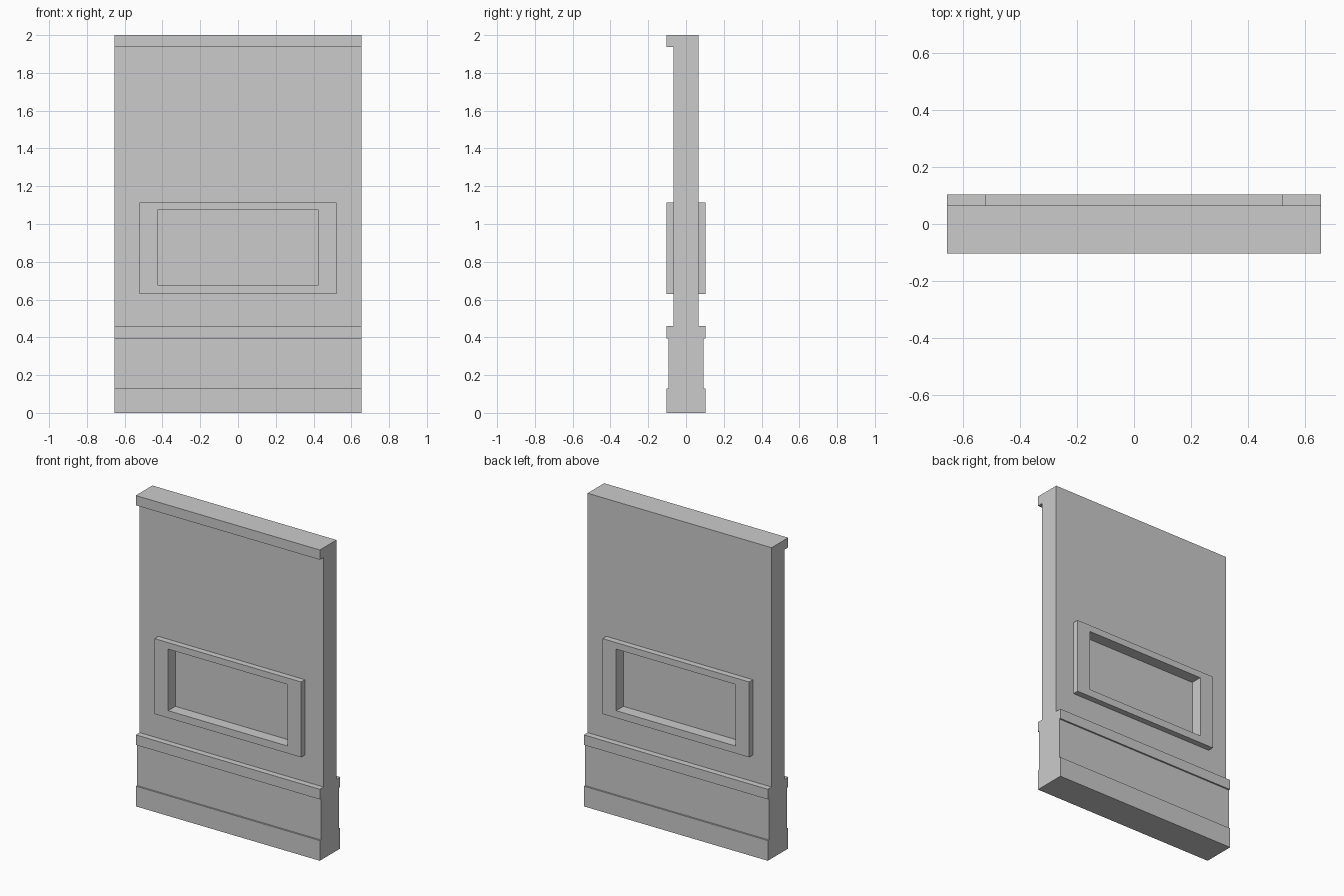
import bpy, bmesh

if "Cube" in bpy.data.objects:
    bpy.data.objects.remove(bpy.data.objects["Cube"])

HALF_W = 0.655   # half width of the wall
OUT = 0.1035     # outermost depth of trims
SLAB = 0.065     # slab half depth
MID = 0.093      # dado half depth
FLOOR = 0.03     # depth of the recessed panel


def add_object(name, bm):
    bmesh.ops.recalc_face_normals(bm, faces=bm.faces)
    mesh = bpy.data.meshes.new(name)
    bm.to_mesh(mesh)
    bm.free()
    obj = bpy.data.objects.new(name, mesh)
    bpy.context.collection.objects.link(obj)
    return obj


def box(name, x, y0, y1, z0, z1):
    bm = bmesh.new()
    bmesh.ops.create_cube(bm, size=1)
    for v in bm.verts:
        v.co = (x if v.co.x > 0 else -x,
                y1 if v.co.y > 0 else y0,
                z1 if v.co.z > 0 else z0)
    return add_object(name, bm)


def extrude_profile(name, points):
    bm = bmesh.new()
    face = bm.faces.new([bm.verts.new((-HALF_W, y, z)) for y, z in points])
    new = bmesh.ops.extrude_face_region(bm, geom=[face])["geom"]
    verts = [g for g in new if isinstance(g, bmesh.types.BMVert)]
    # keep the starting cap so the solid is closed
    if not face.is_valid:
        bm.faces.new([v for v in bm.verts if v not in verts])
    bmesh.ops.translate(bm, verts=verts, vec=(2 * HALF_W, 0, 0))
    return add_object(name, bm)


def cut(obj, cutter):
    mod = obj.modifiers.new("recess", 'BOOLEAN')
    mod.operation = 'DIFFERENCE'
    mod.solver = 'EXACT'
    mod.object = cutter


# Wall cross-section: skirting, dado, rail, slab, cap on the front only
side = [(OUT, 0), (OUT, 0.13), (MID, 0.13), (MID, 0.395),
        (OUT, 0.395), (OUT, 0.46), (SLAB, 0.46)]
profile = side + [(SLAB, 2.0), (-OUT, 2.0), (-OUT, 1.937), (-SLAB, 1.937)]
profile += [(-y, z) for y, z in reversed(side)]
wall = extrude_profile("wall_panel", profile)

# Raised frames with a sunken panel on both faces
for name, s in (("front", -1), ("back", 1)):
    y0, y1 = sorted((s * SLAB, s * OUT))
    frame = box(name + "_frame", 0.522, y0, y1, 0.63, 1.115)
    y0, y1 = sorted((s * FLOOR, s * 0.2))
    cutter = box(name + "_recess_cutter", 0.425, y0, y1, 0.677, 1.073)
    cutter.hide_render = True
    cutter.hide_set(True)
    cut(wall, cutter)
    cut(frame, cutter)
